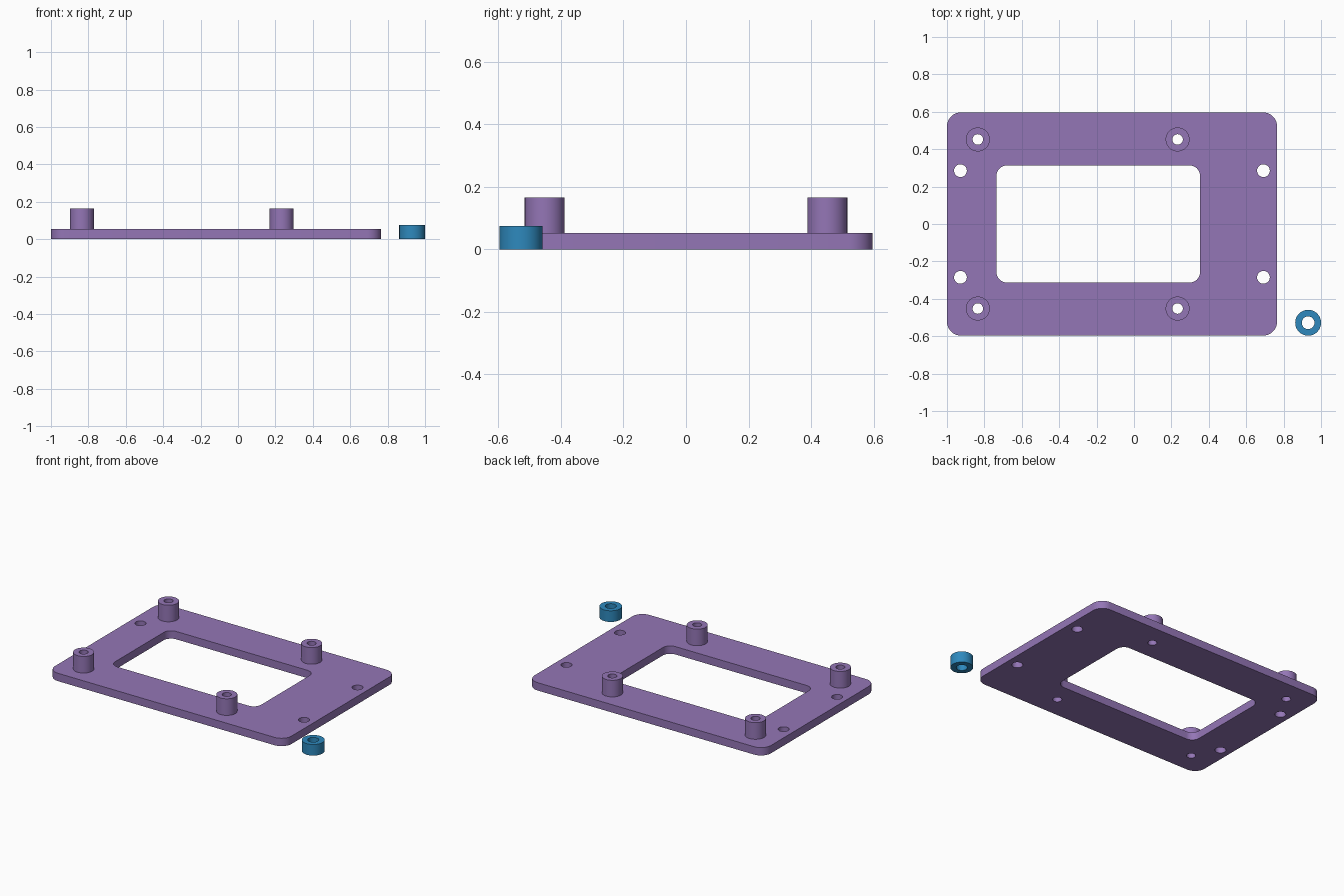
import bpy, bmesh, math

if "Cube" in bpy.data.objects:
    bpy.data.objects.remove(bpy.data.objects["Cube"])


def material(name, rgb):
    mat = bpy.data.materials.new(name)
    lin = [((c / 255 + 0.055) / 1.055) ** 2.4 for c in rgb]
    mat.diffuse_color = (*lin, 1)
    mat.use_nodes = True
    mat.node_tree.nodes["Principled BSDF"].inputs["Base Color"].default_value = mat.diffuse_color
    return mat


def circle(x, y, r, n=48):
    return [(x + r * math.cos(2 * math.pi * i / n),
             y + r * math.sin(2 * math.pi * i / n)) for i in range(n)]


def rounded_rect(x0, x1, y0, y1, r, n=10):
    centres = [(x1 - r, y1 - r), (x0 + r, y1 - r), (x0 + r, y0 + r), (x1 - r, y0 + r)]
    return [(cx + r * math.cos(math.pi / 2 * (q + i / n)),
             cy + r * math.sin(math.pi / 2 * (q + i / n)))
            for q, (cx, cy) in enumerate(centres) for i in range(n + 1)]


def extruded(name, loops, z0, z1, mat):
    """Fill an outline with holes and extrude it upwards."""
    bm = bmesh.new()
    edges = []
    for loop in loops:
        vs = [bm.verts.new((x, y, z0)) for x, y in loop]
        edges += [bm.edges.new((vs[i - 1], vs[i])) for i in range(len(vs))]
    bmesh.ops.triangle_fill(bm, edges=edges, use_beauty=True, normal=(0, 0, 1))
    out = bmesh.ops.extrude_face_region(bm, geom=bm.faces[:], use_keep_orig=True)
    for v in out["geom"]:
        if isinstance(v, bmesh.types.BMVert):
            v.co.z = z1
    bmesh.ops.recalc_face_normals(bm, faces=bm.faces[:])
    me = bpy.data.meshes.new(name)
    bm.to_mesh(me)
    bm.free()
    me.materials.append(mat)
    ob = bpy.data.objects.new(name, me)
    bpy.context.collection.objects.link(ob)
    bpy.ops.object.select_all(action='DESELECT')
    ob.select_set(True)
    bpy.context.view_layer.objects.active = ob
    bpy.ops.object.shade_smooth_by_angle(angle=math.radians(30))
    return ob


purple = material("purple", (148, 118, 182))
blue = material("blue", (46, 137, 189))

PLATE_TOP = 0.053
posts = [(x, s * 0.452) for x in (-0.835, 0.233) for s in (-1, 1)]
screws = [(x, s * 0.285) for x in (-0.928, 0.692) for s in (-1, 1)]

# Plate with central window, screw holes and bores under the standoffs
outline = [rounded_rect(-1, 0.765, -0.597, 0.597, 0.075),
           rounded_rect(-0.735, 0.353, -0.313, 0.313, 0.055)]
outline += [circle(x, y, 0.034) for x, y in screws]
outline += [circle(x, y, 0.028) for x, y in posts]
extruded("base_plate", outline, 0, PLATE_TOP, purple)

# Hollow standoffs
for x, y in posts:
    extruded("standoff", [circle(x, y, 0.064), circle(x, y, 0.028)],
             PLATE_TOP, 0.165, purple)

# Loose spacer ring beside the plate
extruded("spacer_ring", [circle(0.931, -0.528, 0.069), circle(0.931, -0.528, 0.034)],
         0, 0.075, blue)
